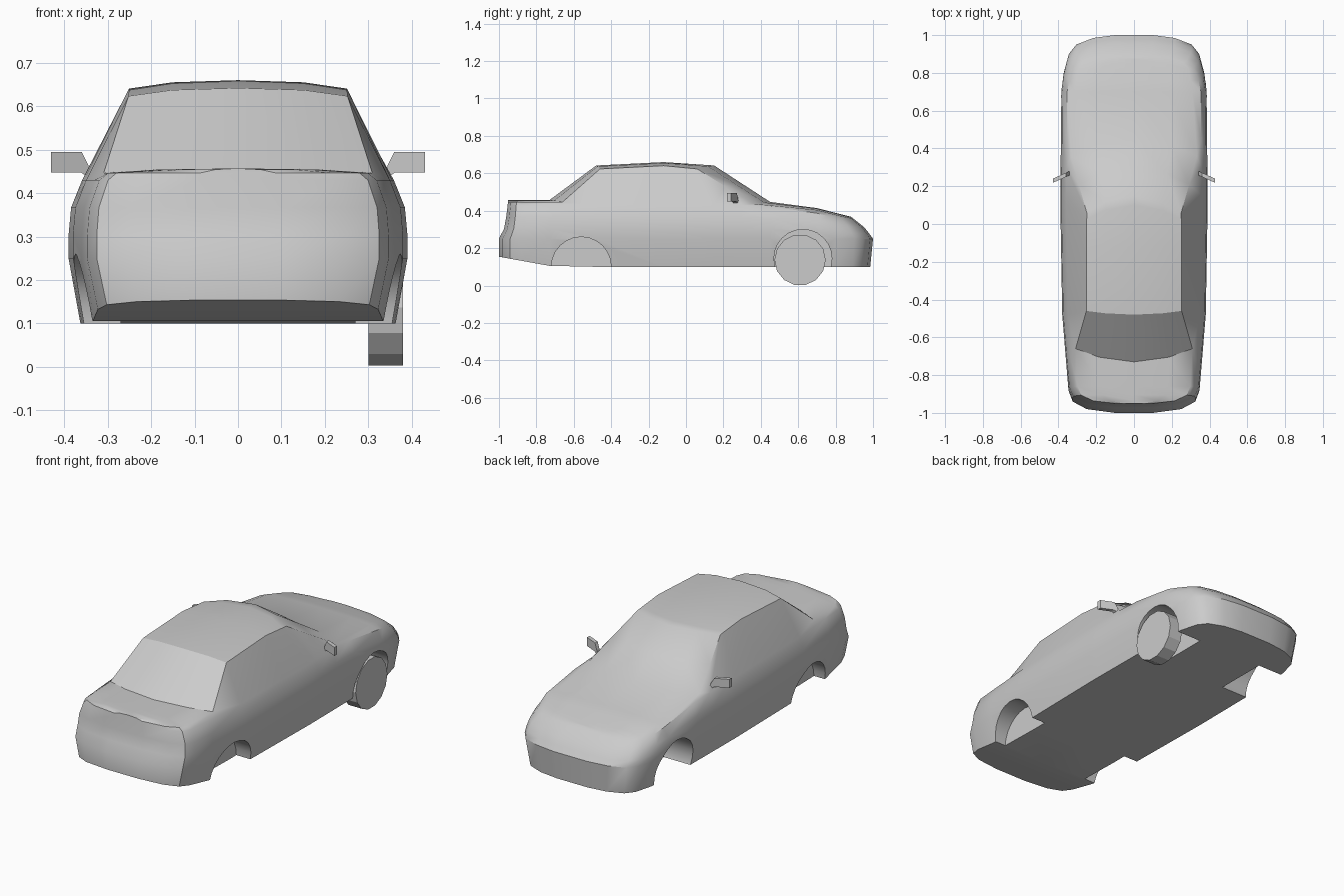
import bpy, bmesh, math
from mathutils import Vector, Matrix

if "Cube" in bpy.data.objects:
    bpy.data.objects.remove(bpy.data.objects["Cube"])


def interp(table, v):
    """Piecewise-linear lookup in a list of (key, value)."""
    if v <= table[0][0]:
        return table[0][1]
    for (a, fa), (b, fb) in zip(table, table[1:]):
        if v <= b:
            return fa + (fb - fa) * (v - a) / (b - a)
    return table[-1][1]


def finish(name, bm):
    bmesh.ops.recalc_face_normals(bm, faces=bm.faces)
    me = bpy.data.meshes.new(name)
    bm.to_mesh(me)
    bm.free()
    ob = bpy.data.objects.new(name, me)
    bpy.context.collection.objects.link(ob)
    return ob


def cylinder_x(name, y, z, r, x0, x1, sides):
    """Cylinder lying along x."""
    bm = bmesh.new()
    m = Matrix.Translation(((x0 + x1) / 2, y, z)) @ Matrix.Rotation(math.pi / 2, 4, 'Y')
    bmesh.ops.create_cone(bm, cap_ends=True, segments=sides, radius1=r, radius2=r,
                          depth=abs(x1 - x0), matrix=m)
    return finish(name, bm)


# Nose and tail reach in y, by height
NOSE = [(.1, .985), (.25, 1), (.31, .955), (.37, .88)]
TAIL = [(.27, -1), (.31, -.968), (.46, -.95)]
# Body curves along y: half width, roof line, roof edge x, screen bow
WIDTH = [(-1, .1), (-.98, .25), (-.94, .325), (-.88, .347), (-.48, .38), (.1, .39),
         (.7, .385), (.8, .372), (.9, .345), (.95, .305), (.985, .215), (1, .1)]
ROOF = [(-.73, .457), (-.48, .642), (-.12, .66), (.15, .642), (.45, .447), (.7, .414), (1, .368)]
EDGE = [(-.73, .315), (-.48, .252), (.15, .25), (.45, .335), (1, .28)]
BOW = [(-.88, 0), (-.73, -.07), (-.48, -.02), (-.12, 0), (.15, .09), (.45, .09), (.7, 0)]


def half_section(y):
    w, zc, bow = interp(WIDTH, y), interp(ROOF, y), interp(BOW, y)
    xe = min(interp(EDGE, y), .86 * w)
    zb = .1 + max(0, -.7 - y) * .18
    zs = .43 - max(0, y - .4) * .145
    ze = zc - .01 - .045 * max(0, zc - .45)
    side = lambda f: .25 + f * (zs - .25)
    pts = [(0, zb), (.93 * w, zb), (w, .25), (w, side(.3)), (.985 * w, side(.65)),
           (.92 * w, zs), (xe, ze), (.6 * xe, ze + .75 * (zc - ze)), (0, zc)]
    out = []
    for i, (x, z) in enumerate(pts):
        yy = y - bow * (x / xe) ** 2 if i > 5 else y
        if yy > .7:
            yy = .7 + (yy - .7) / .3 * (interp(NOSE, z) - .7)
        elif yy < -.8:
            yy = -.8 - (yy + .8) / .2 * (interp(TAIL, z) + .8)
        out.append(Vector((x, yy, z)))
    return out


# Body shell lofted through sections
bm = bmesh.new()
rings = []
for y in sorted({k for k, _ in WIDTH} | {k for k, _ in ROOF} | {.3}):
    h = half_section(y)
    ring = h + [Vector((-p.x, p.y, p.z)) for p in reversed(h[1:-1])]
    rings.append([bm.verts.new(p) for p in ring])
n = len(rings[0])
for a, b in zip(rings, rings[1:]):
    for j in range(n):
        k = (j + 1) % n
        bm.faces.new((a[j], a[k], b[k], b[j]))
for r in (rings[0], rings[-1]):
    bm.faces.new((r[0], r[1], r[n - 1]))
    bm.faces.new((r[7], r[8], r[9]))
    for j in range(1, 7):
        bm.faces.new((r[j], r[j + 1], r[n - j - 1], r[n - j]))
body = finish("car_body", bm)

# Wheel wells cut from both sides
bpy.context.view_layer.objects.active = body
for s in (-1, 1):
    for label, y, z, r, x0 in (("front", .625, .145, .155, .2), ("rear", -.56, .1, .16, .27)):
        cutter = cylinder_x(label + "_well_cutter", y, z, r, s * x0, s * .5, 24)
        cutter.hide_render = True
        mod = body.modifiers.new("well", 'BOOLEAN')
        mod.operation = 'DIFFERENCE'
        mod.solver = 'EXACT'
        mod.object = cutter
        bpy.ops.object.modifier_apply(modifier=mod.name)
        bpy.data.objects.remove(cutter, do_unlink=True)
bpy.ops.object.select_all(action='DESELECT')
body.select_set(True)
bpy.ops.object.shade_smooth_by_angle(angle=math.radians(32))

# Single wheel on the +x side
cylinder_x("wheel", .61, .137, .137, .30, .38, 14)

# Door mirrors: small angled prisms
PROFILE = [(.335, .43), (.362, .448), (.43, .448), (.43, .495), (.36, .495), (.345, .466)]
for s, name in ((1, "right_mirror"), (-1, "left_mirror")):
    bm = bmesh.new()
    f = bm.faces.new([bm.verts.new((s * x, .263 - .45 * (x - .33), z)) for x, z in PROFILE])
    g = bmesh.ops.extrude_face_region(bm, geom=[f])
    top = [v for v in g["geom"] if isinstance(v, bmesh.types.BMVert)]
    bmesh.ops.translate(bm, verts=top, vec=(0, .022, 0))
    finish(name, bm)
